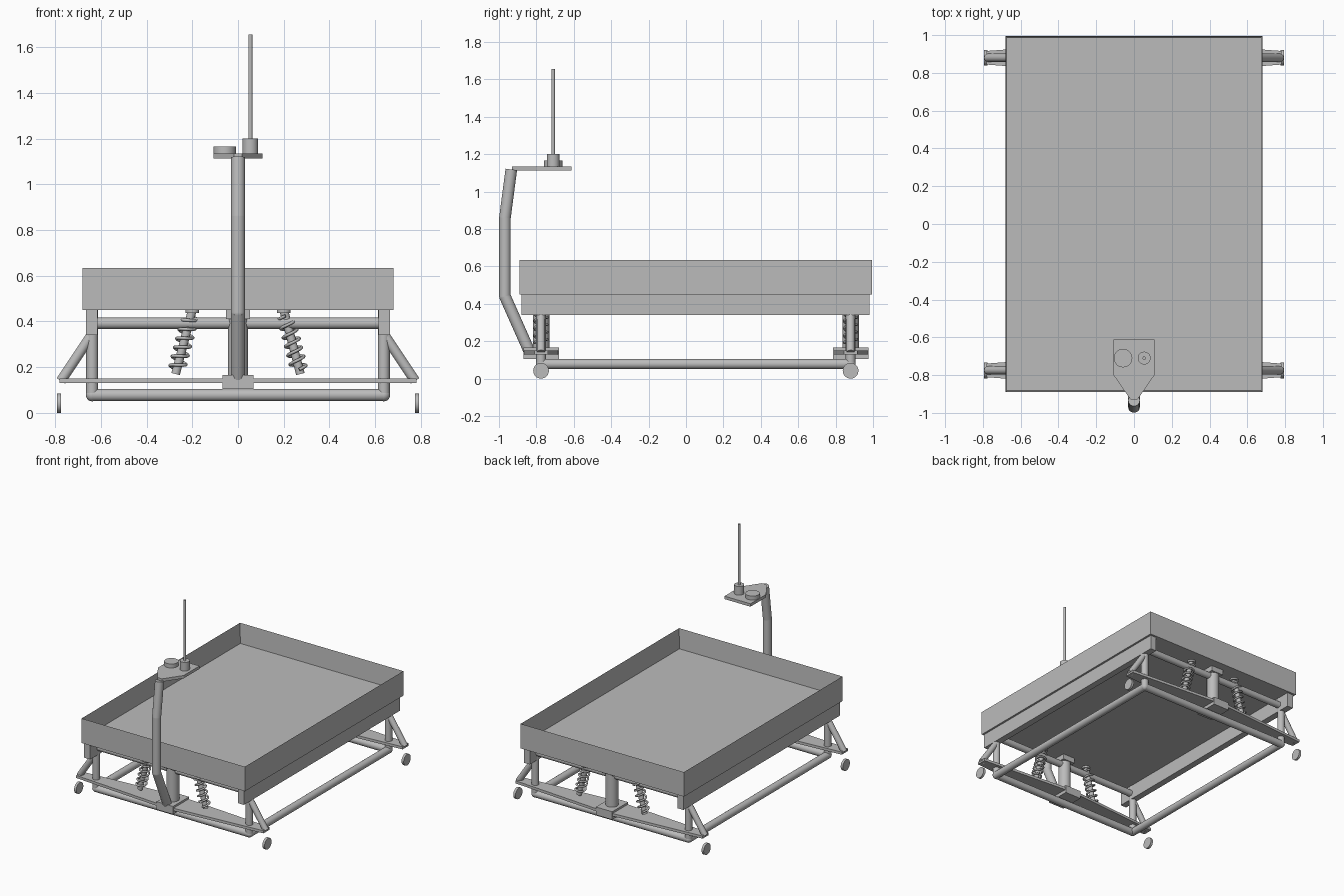
import bpy, bmesh, math
from mathutils import Vector

if "Cube" in bpy.data.objects:
    bpy.data.objects.remove(bpy.data.objects["Cube"])

grey = bpy.data.materials.new("plain_grey")
grey.use_nodes = True
grey.diffuse_color = (0.5, 0.5, 0.5, 1)
grey.node_tree.nodes["Principled BSDF"].inputs["Base Color"].default_value = (0.5, 0.5, 0.5, 1)


def finish(obj, smooth=False):
    obj.data.materials.append(grey)
    if smooth:
        bpy.ops.object.select_all(action='DESELECT')
        obj.select_set(True)
        bpy.context.view_layer.objects.active = obj
        bpy.ops.object.shade_smooth_by_angle(angle=math.radians(35))
    return obj


def from_bmesh(name, bm, smooth=False):
    bmesh.ops.recalc_face_normals(bm, faces=bm.faces)
    mesh = bpy.data.meshes.new(name)
    bm.to_mesh(mesh)
    bm.free()
    obj = bpy.data.objects.new(name, mesh)
    bpy.context.collection.objects.link(obj)
    return finish(obj, smooth)


def prism(name, outline, z0, z1):
    bm = bmesh.new()
    face = bm.faces.new([bm.verts.new((x, y, z0)) for x, y in outline])
    ext = bmesh.ops.extrude_face_region(bm, geom=[face])
    top = [v for v in ext["geom"] if isinstance(v, bmesh.types.BMVert)]
    bmesh.ops.translate(bm, verts=top, vec=(0, 0, z1 - z0))
    return from_bmesh(name, bm)


def box(name, x0, x1, y0, y1, z0, z1):
    return prism(name, [(x0, y0), (x1, y0), (x1, y1), (x0, y1)], z0, z1)


def tube(name, a, b, r, sides=24):
    a, b = Vector(a), Vector(b)
    bpy.ops.mesh.primitive_cylinder_add(vertices=sides, radius=r, depth=(b - a).length,
                                        location=(a + b) / 2)
    obj = bpy.context.object
    obj.name = name
    obj.rotation_euler = (b - a).to_track_quat('Z', 'Y').to_euler()
    return finish(obj, True)


def ball(name, p, r):
    bpy.ops.mesh.primitive_uv_sphere_add(segments=20, ring_count=12, radius=r, location=p)
    bpy.context.object.name = name
    return finish(bpy.context.object, True)


def coil(name, a, b, r, wire, turns):
    a, b = Vector(a), Vector(b)
    turn = (b - a).to_track_quat('Z', 'Y')
    curve = bpy.data.curves.new(name, 'CURVE')
    curve.dimensions = '3D'
    curve.bevel_depth = wire
    curve.bevel_resolution = 2
    curve.use_fill_caps = True
    n = turns * 16
    line = curve.splines.new('POLY')
    line.points.add(n)
    for i, p in enumerate(line.points):
        t = math.tau * turns * i / n
        ring = turn @ Vector((r * math.cos(t), r * math.sin(t), 0))
        p.co = (*(a.lerp(b, i / n) + ring), 1)
    obj = bpy.data.objects.new(name, curve)
    bpy.context.collection.objects.link(obj)
    return finish(obj)


FRONT, BACK, POST = -0.775, 0.88, 0.638

# Open tray: outer block with the top inset and pushed down
bm = bmesh.new()
bmesh.ops.create_cube(bm, size=1)
for v in bm.verts:
    v.co = (v.co.x * 1.36, v.co.y * 1.885 + 0.053, 0.5425 + v.co.z * 0.185)
top = max(bm.faces, key=lambda f: f.calc_center_median().z)
bmesh.ops.inset_region(bm, faces=[top], thickness=0.012)
bmesh.ops.translate(bm, verts=top.verts, vec=(0, 0, -0.15))
from_bmesh("tray", bm)

# Side rails, long lower tubes
for side, s in (("right", -1), ("left", 1)):
    box(f"{side}_rail", *sorted((s * 0.615, s * 0.665)), -0.88, 0.98, 0.34, 0.45)
    tube(f"{side}_lower_tube", (s * POST, FRONT, 0.078), (s * POST, BACK, 0.078), 0.027)

# Matching front and back end frames
for end, y in (("front", FRONT), ("back", BACK)):
    tube(f"{end}_lower_tube", (-POST, y, 0.078), (POST, y, 0.078), 0.027)
    tube(f"{end}_upper_tube", (-0.615, y, 0.392), (0.615, y, 0.392), 0.025)
    tube(f"{end}_pivot_column", (0, y, 0.15), (0, y, 0.45), 0.044)
    box(f"{end}_column_cap", -0.052, 0.052, y - 0.05, y + 0.05, 0.41, 0.45)
    box(f"{end}_pivot_block", -0.068, 0.068, y - 0.095, y + 0.095, 0.105, 0.165)
    prism(f"{end}_swing_arm", [(-0.78, y - 0.036), (-0.068, y - 0.09), (0.068, y - 0.09),
                               (0.78, y - 0.036), (0.78, y + 0.036), (0.068, y + 0.09),
                               (-0.068, y + 0.09), (-0.78, y + 0.036)], 0.13, 0.15)
    for side, s in (("right", -1), ("left", 1)):
        n = f"{end}_{side}"
        tube(f"{n}_post", (s * POST, y, 0.078), (s * POST, y, 0.45), 0.026)
        ball(f"{n}_elbow", (s * POST, y, 0.078), 0.0275)
        tube(f"{n}_strut", (s * 0.775, y, 0.14), (s * POST, y, 0.345), 0.022)
        tube(f"{n}_wheel", (s * 0.775, y, 0.042), (s * 0.793, y, 0.042), 0.042)
        low, high = (s * 0.273, y, 0.17), (s * 0.2, y, 0.45)
        tube(f"{n}_damper", low, high, 0.019)
        coil(f"{n}_spring", (s * 0.268, y, 0.19), (s * 0.208, y, 0.425), 0.034, 0.007, 6)
        tube(f"{n}_spring_seat", (s * 0.2, y, 0.437), (s * 0.2, y, 0.45), 0.03)

# Bent mast
bends = [(0, -0.835, 0.14), (0, -0.968, 0.44), (0, -0.968, 0.86), (0, -0.934, 1.118)]
for i, name in enumerate(("lower", "middle", "upper")):
    tube(f"mast_{name}", bends[i], bends[i + 1], 0.031)
for p in bends[1:3]:
    ball("mast_bend", p, 0.031)

# Instrument platform, sensor puck and aerial
prism("platform", [(-0.108, -0.612), (-0.108, -0.8), (-0.018, -0.93),
                   (0.018, -0.93), (0.108, -0.8), (0.108, -0.612)], 1.113, 1.135)
tube("sensor_puck", (-0.058, -0.71, 1.135), (-0.058, -0.71, 1.165), 0.049, 32)
tube("aerial_base", (0.054, -0.71, 1.135), (0.054, -0.71, 1.2), 0.034, 32)
tube("aerial_rod", (0.054, -0.71, 1.2), (0.054, -0.71, 1.655), 0.009, 16)
